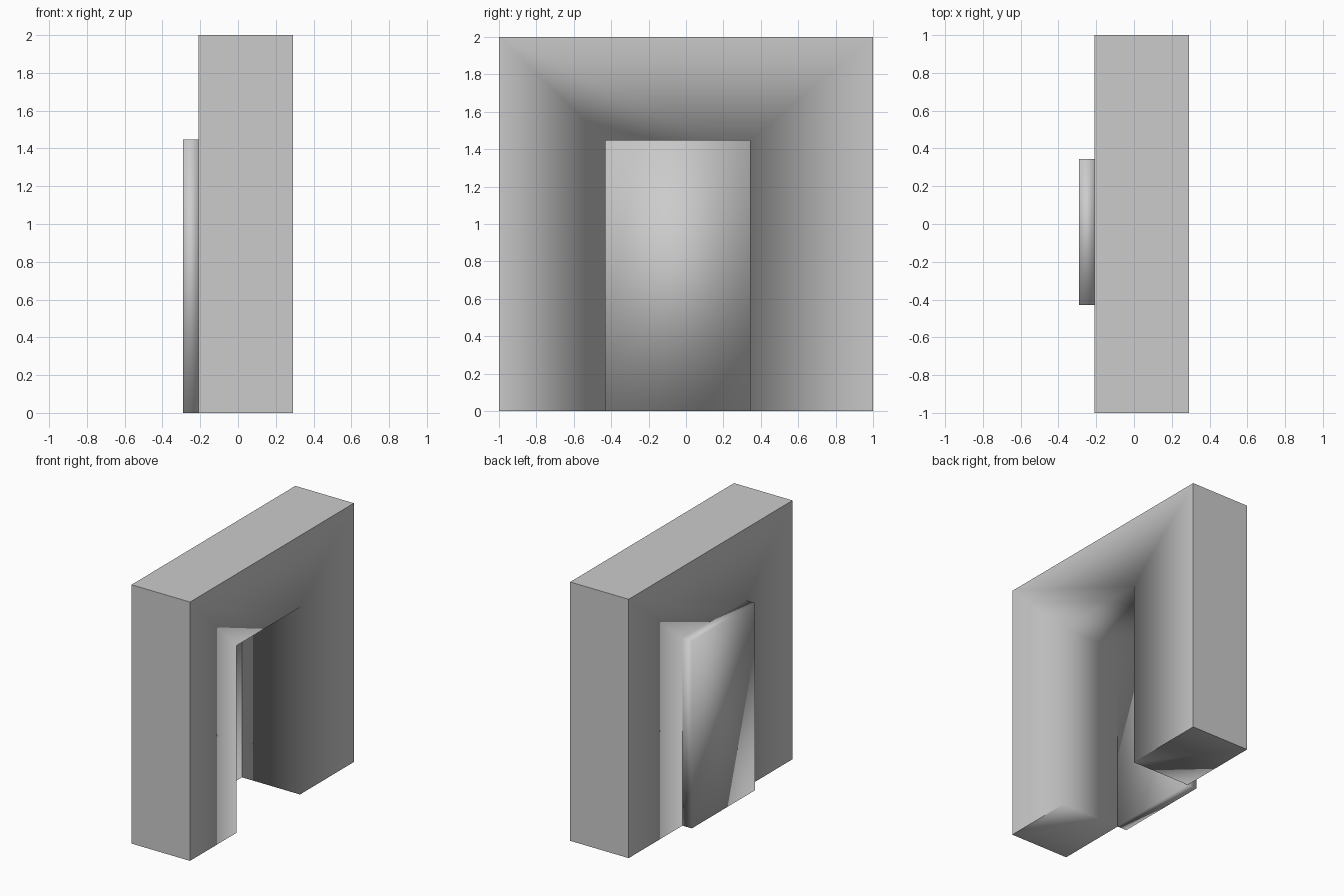
import bpy
import bmesh

cube = bpy.data.objects.get("Cube")
if cube:
    bpy.data.objects.remove(cube, do_unlink=True)

WALL_BACK, WALL_FRONT = -0.21, 0.29
DOOR_OUTER, DOOR_INNER = -0.29, -0.207
OPEN_MIN, OPEN_MAX, OPEN_TOP = -0.43, 0.343, 1.447

grey = bpy.data.materials.new("plain grey")
grey.use_nodes = True
grey.diffuse_color = (0.6, 0.6, 0.6, 1)
grey.node_tree.nodes["Principled BSDF"].inputs["Base Color"].default_value = (0.6, 0.6, 0.6, 1)


def extruded_part(name, outline, x_start, x_end, is_sharp):
    """Extrude a (y, z) outline along x, smooth except for the chosen edges."""
    bm = bmesh.new()
    face = bm.faces.new([bm.verts.new((x_start, y, z)) for y, z in outline])
    extruded = bmesh.ops.extrude_face_region(bm, geom=[face])["geom"]
    for item in extruded:
        if isinstance(item, bmesh.types.BMVert):
            item.co.x = x_end
    bmesh.ops.recalc_face_normals(bm, faces=bm.faces)
    for f in bm.faces:
        f.smooth = True
    for e in bm.edges:
        e.smooth = not any(is_sharp(v.co) for v in e.verts)
    mesh = bpy.data.meshes.new(name)
    bm.to_mesh(mesh)
    bm.free()
    mesh.materials.append(grey)
    obj = bpy.data.objects.new(name, mesh)
    bpy.context.collection.objects.link(obj)
    return obj


# Thick wall with a doorway: crisp outside, soft shading around the opening
wall_outline = [(-1, 0), (-1, 2), (1, 2), (1, 0),
                (OPEN_MAX, 0), (OPEN_MAX, OPEN_TOP),
                (OPEN_MIN, OPEN_TOP), (OPEN_MIN, 0)]
extruded_part("wall", wall_outline, WALL_BACK, WALL_FRONT,
              lambda co: abs(co.y) > 0.99)

# Door slab closing the opening on the outer side, softly shaded all over
door_outline = [(OPEN_MIN, 0), (OPEN_MIN, OPEN_TOP),
                (OPEN_MAX, OPEN_TOP), (OPEN_MAX, 0)]
extruded_part("door", door_outline, DOOR_OUTER, DOOR_INNER, lambda co: False)
